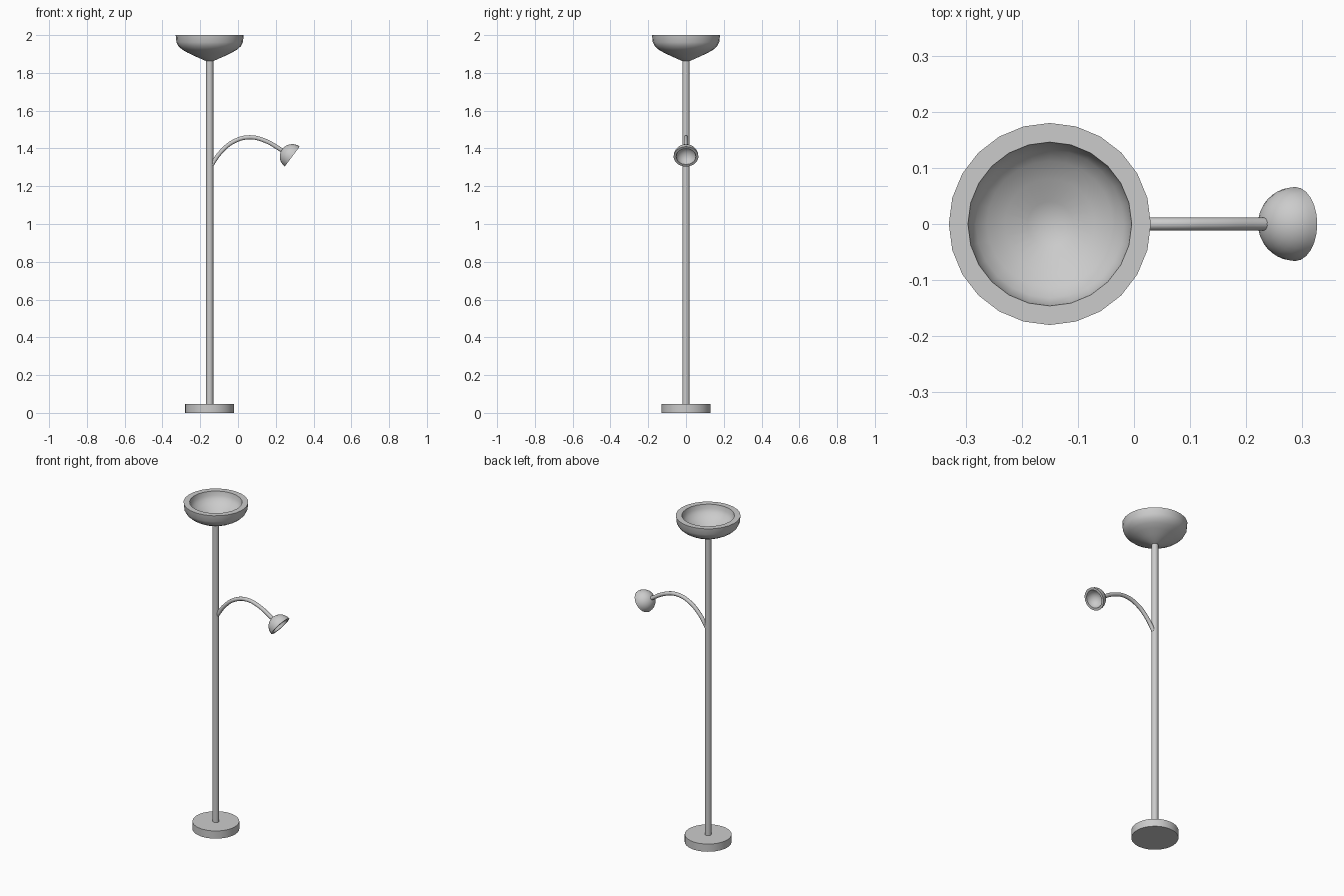
import bpy, bmesh, math
from mathutils import Vector

cube = bpy.data.objects.get("Cube")
if cube:
    bpy.data.objects.remove(cube, do_unlink=True)

grey = bpy.data.materials.new("light grey")
grey.use_nodes = True
grey.diffuse_color = (0.6, 0.6, 0.6, 1)
grey.node_tree.nodes["Principled BSDF"].inputs["Base Color"].default_value = (0.6, 0.6, 0.6, 1)

POLE_X = -0.15


def finish(obj, angle=35):
    """Assign the colour and smooth all but the sharp edges."""
    obj.data.materials.clear()
    obj.data.materials.append(grey)
    bpy.ops.object.select_all(action='DESELECT')
    obj.select_set(True)
    bpy.context.view_layer.objects.active = obj
    bpy.ops.object.shade_smooth_by_angle(angle=math.radians(angle))


def lathe(name, profile, location, sides=24):
    """Spin a (radius, height) profile around the local z axis."""
    bm = bmesh.new()
    verts = [bm.verts.new((r, 0, z)) for r, z in profile]
    edges = [bm.edges.new(pair) for pair in zip(verts, verts[1:])]
    bmesh.ops.spin(bm, geom=verts + edges, cent=(0, 0, 0), axis=(0, 0, 1),
                   angle=math.tau, steps=sides, use_duplicate=False)
    bmesh.ops.remove_doubles(bm, verts=bm.verts, dist=0.0001)
    bmesh.ops.recalc_face_normals(bm, faces=bm.faces)
    mesh = bpy.data.meshes.new(name)
    bm.to_mesh(mesh)
    bm.free()
    obj = bpy.data.objects.new(name, mesh)
    bpy.context.collection.objects.link(obj)
    obj.location = location
    finish(obj)
    return obj


# Base disc and pole
lathe("base", [(0, 0), (0.13, 0), (0.13, 0.047), (0, 0.047)], (POLE_X, 0, 0), 32)
lathe("pole", [(0, 0.04), (0.019, 0.04), (0.019, 1.875), (0, 1.875)], (POLE_X, 0, 0), 16)

# Upward bowl: conical underside, rounded side, wide flat rim, hollow inside
lathe("bowl_shade", [
    (0, 1.86), (0.02, 1.863), (0.075, 1.887), (0.115, 1.906), (0.145, 1.923),
    (0.165, 1.941), (0.176, 1.962), (0.18, 2.0),
    (0.146, 2.0), (0.142, 1.975), (0.132, 1.957), (0.112, 1.938),
    (0.08, 1.92), (0.04, 1.902), (0, 1.886)], (POLE_X, 0, 0), 24)

# Curved reading arm
curve = bpy.data.curves.new("reading_arm", 'CURVE')
curve.dimensions = '3D'
curve.bevel_depth = 0.0115
curve.bevel_resolution = 3
curve.resolution_u = 6
curve.use_fill_caps = True
path = [(-0.145, 1.305), (-0.088, 1.384), (-0.02, 1.438),
        (0.06, 1.459), (0.14, 1.442), (0.238, 1.387)]
spline = curve.splines.new('BEZIER')
spline.bezier_points.add(len(path) - 1)
for point, (x, z) in zip(spline.bezier_points, path):
    point.co = (x, 0, z)
    point.handle_left_type = point.handle_right_type = 'AUTO'
arm = bpy.data.objects.new("reading_arm", curve)
bpy.context.collection.objects.link(arm)
bpy.ops.object.select_all(action='DESELECT')
arm.select_set(True)
bpy.context.view_layer.objects.active = arm
bpy.ops.object.convert(target='MESH')
finish(bpy.context.view_layer.objects.active, 50)


# Tilted hollow dome, opening down and outward along its local z axis
def dome(radius, depth, steps=7):
    angles = [i * math.pi / 2 / steps for i in range(steps + 1)]
    return [(radius * math.sin(a), -depth * math.cos(a)) for a in angles]


shade = lathe("reading_shade", dome(0.066, 0.066) + dome(0.052, 0.05)[::-1],
              (0.287, 0, 1.357), 24)
shade.rotation_mode = 'QUATERNION'
shade.rotation_quaternion = Vector((0.8, 0, -0.6)).to_track_quat('Z', 'Y')
